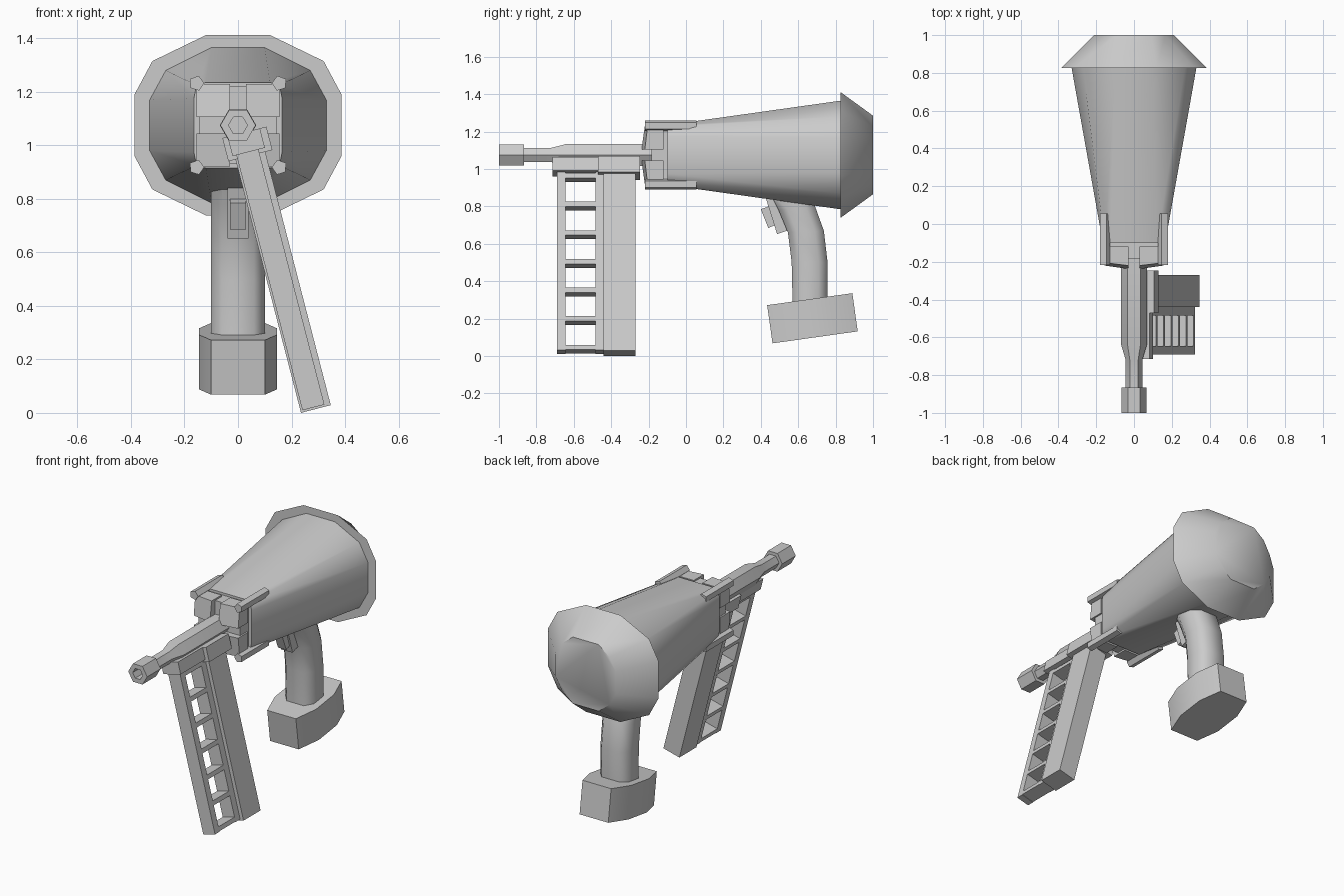
import bpy, bmesh, math
from mathutils import Matrix, Vector

if "Cube" in bpy.data.objects:
    bpy.data.objects.remove(bpy.data.objects["Cube"])

ZC = 1.075  # height of the barrel / body axis


def finish(name, bm, smooth=None, mat=None):
    bmesh.ops.recalc_face_normals(bm, faces=bm.faces)
    me = bpy.data.meshes.new(name)
    if mat:
        bm.transform(mat)
    bm.to_mesh(me)
    bm.free()
    ob = bpy.data.objects.new(name, me)
    bpy.context.collection.objects.link(ob)
    if smooth:
        bpy.ops.object.select_all(action='DESELECT')
        bpy.context.view_layer.objects.active = ob
        ob.select_set(True)
        bpy.ops.object.shade_smooth_by_angle(angle=math.radians(smooth))
    return ob


def loft(name, rings, smooth=None, mat=None):
    bm = bmesh.new()
    vs = [[bm.verts.new(p) for p in r] for r in rings]
    n = len(vs[0])
    for a, b in zip(vs, vs[1:]):
        for i in range(n):
            j = (i + 1) % n
            bm.faces.new((a[i], a[j], b[j], b[i]))
    bm.faces.new(vs[0])
    bm.faces.new(vs[-1])
    return finish(name, bm, smooth, mat)


def add_box(bm, lo, hi):
    lo, hi = Vector(lo), Vector(hi)
    m = Matrix.Translation((lo + hi) / 2) @ Matrix.Diagonal((*(hi - lo), 1))
    bmesh.ops.create_cube(bm, size=1, matrix=m)


def boxes(name, items, mat=None):
    bm = bmesh.new()
    for lo, hi in items:
        add_box(bm, lo, hi)
    return finish(name, bm, None, mat)


def ring(quarter, y):
    """Mirror three quarter-points into a 12-sided ring at depth y."""
    a = quarter
    b = [(x, -z) for x, z in reversed(a)]
    c = [(-x, -z) for x, z in a]
    d = [(-x, z) for x, z in reversed(a)]
    return [(x, y, ZC + z) for x, z in a + b + c + d]


def ngon(n, r, y, cx=0, cz=ZC, start=0.0):
    t = [start + 2 * math.pi * i / n for i in range(n)]
    return [(cx + r * math.cos(a), y, cz + r * math.sin(a)) for a in t]


def prism(name, prof, w):
    """Side profile (y, z) extruded to half width w."""
    return loft(name, [[(s * w, y, z) for y, z in prof] for s in (-1, 1)])


# Flared body with overhanging rear cap
loft("flared_body", [
    ring([(.12, .16), (.155, .15), (.165, .10)], -.10),
    ring([(.10, .29), (.27, .205), (.33, .095)], .825),
    ring([(.12, .337), (.32, .24), (.387, .115)], .825),
    ring([(.09, .21), (.165, .15), (.21, .07)], 1.0)], smooth=50)

# Square front block and its four sloped corner pads
boxes("front_block", [((-.145, -.185, ZC - .145), (.145, -.09, ZC + .145))])
for sx, sx_name in ((-1, "left"), (1, "right")):
    for sz, sz_name in ((-1, "lower"), (1, "upper")):
        back = [(sx * x, -.12, ZC + sz * z) for x, z in
                ((.03, .03), (.155, .03), (.155, .155), (.03, .155))]
        front = [(x, y, z) for (x, _, z), y in zip(back, (-.238, -.22, -.205, -.22))]
        loft(f"corner_pad_{sz_name}_{sx_name}", [back, front])
        # Pentagonal guide rods
        loft(f"guide_rod_{sz_name}_{sx_name}",
             [ngon(5, .029, y, sx * .155, ZC + sz * .157, math.pi / 2 + .3 * sx)
              for y in (-.218, .055)])

# Hexagonal barrel with stepped muzzle and bore
loft("barrel", [ngon(6, r, y) for y, r in (
    (-.93, .035), (-1, .035), (-1, .066), (-.865, .066), (-.865, .044),
    (-.72, .044), (-.64, .068), (-.15, .068))], smooth=30)

# Tilted magazine: holder, solid rear column and front ladder frame
tilt = Matrix.Translation((.035, 0, 1.005)) @ Matrix.Rotation(math.radians(-14.5), 4, 'Y')
boxes("magazine_holder", [((-.085, -.47, -.045), (.085, -.245, .045)),
                          ((-.065, -.715, -.03), (.06, -.47, .045))], tilt)
boxes("magazine_column", [((-.0575, -.44, -1.023), (.0575, -.27, 0))], tilt)
frame = [((-.05, -.69, -1.015), (.035, -.645, -.02)),
         ((-.05, -.485, -1.015), (.035, -.44, -.02))]
for k in range(7):
    top = -.985 + .158 * k
    frame.append(((-.05, -.645, top - .027), (.035, -.485, top)))
boxes("magazine_ladder", frame, tilt)

# Curved grip swept from front / back edge stations
stations = [(.45, .87, .66, .90), (.495, .78, .69, .80), (.545, .66, .737, .67),
            (.565, .50, .757, .50), (.57, .28, .755, .28)]
octo = [(-.6, 0), (.6, 0), (1, .25), (1, .75), (.6, 1), (-.6, 1), (-1, .75), (-1, .25)]
loft("grip", [[(.1 * u, fy + (by - fy) * t, fz + (bz - fz) * t) for u, t in octo]
              for fy, fz, by, bz in stations], smooth=50)

# Grip foot
plan = [(-.1, -.23), (.1, -.23), (.145, -.09), (.145, .09),
        (.1, .23), (-.1, .23), (-.145, .09), (-.145, -.09)]
foot = Matrix.Translation((0, .676, .202)) @ Matrix.Rotation(math.radians(8), 4, 'X')
loft("grip_foot", [[(x, y, z) for x, y in plan] for z in (-.103, .103)], 50, foot)

# Trigger plate and button
prism("trigger_plate", [(.425, .85), (.487, .652), (.54, .67), (.52, .85)], .04)
prism("trigger_button", [(.40, .785), (.44, .685), (.50, .71), (.47, .81)], .029)
